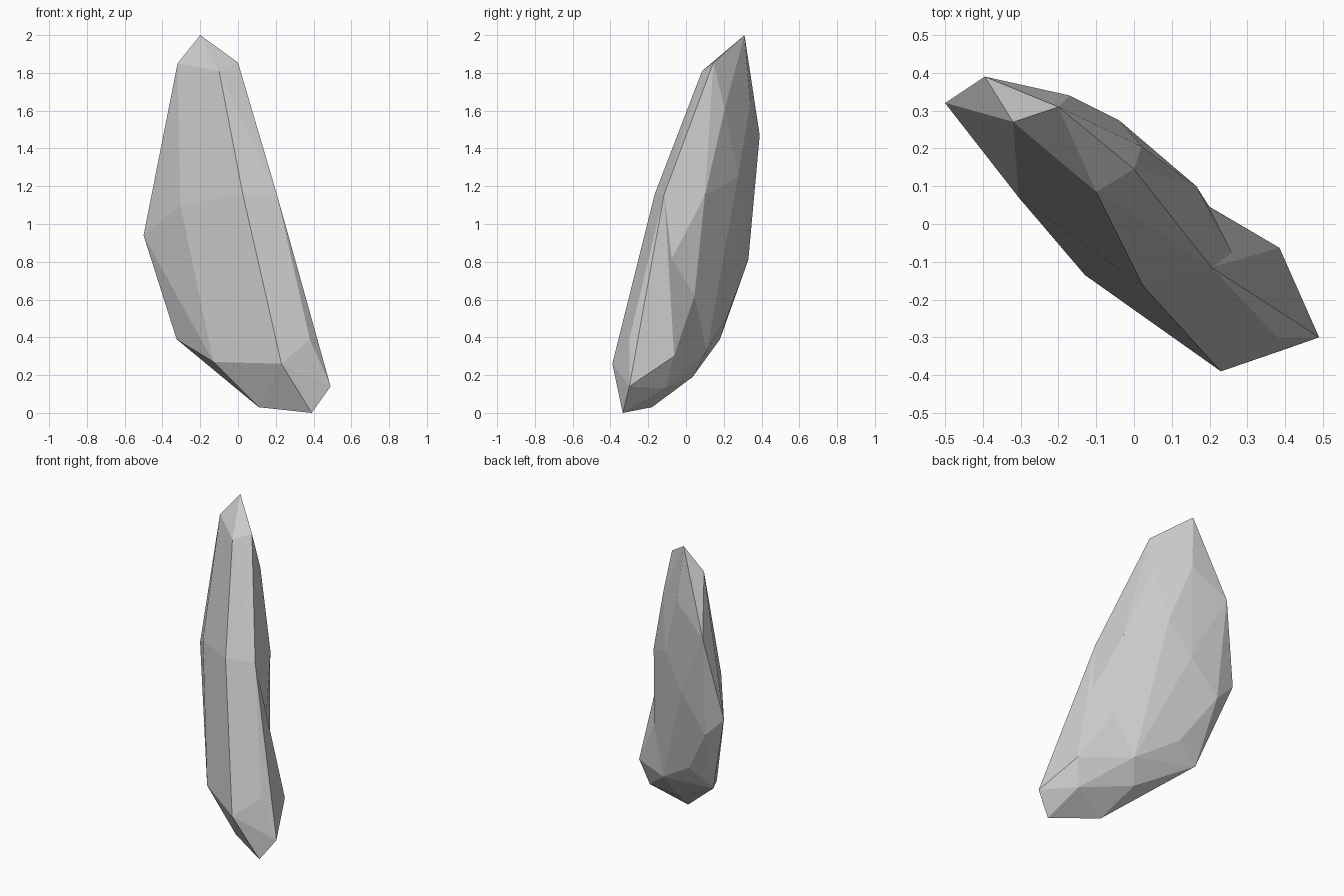
import bpy
import bmesh

if "Cube" in bpy.data.objects:
    bpy.data.objects.remove(bpy.data.objects["Cube"])


def faceted_hull(name, points):
    """Flat-faced solid wrapped around a set of corner points."""
    bm = bmesh.new()
    for p in points:
        bm.verts.new(p)
    out = bmesh.ops.convex_hull(bm, input=bm.verts)
    loose = [v for v in bm.verts if not v.link_faces]
    bmesh.ops.delete(bm, geom=loose, context='VERTS')
    bmesh.ops.recalc_face_normals(bm, faces=bm.faces)
    mesh = bpy.data.meshes.new(name)
    bm.to_mesh(mesh)
    bm.free()
    obj = bpy.data.objects.new(name, mesh)
    bpy.context.collection.objects.link(obj)
    return obj


# Chiselled tip
tip = [(-.20, .31, 2.0), (-.32, .27, 1.85), (-.10, .085, 1.81), (0, .145, 1.855),
       (.02, .205, 1.61), (-.17, .34, 1.64), (-.395, .39, 1.47)]

# Widest band round the middle
shoulder_front = (.205, -.115, 1.16)
waist_back = (.20, .045, .62)
middle = [(-.305, .07, 1.10), (-.50, .32, .94), (.025, -.165, 1.16), shoulder_front,
          (.165, .10, 1.15), (-.04, .275, 1.25), (-.185, .315, 1.04),
          (-.37, .33, .81), waist_back]

# Left underside
underside = [(-.325, .18, .39), (-.13, -.135, .27), (-.175, .215, .50)]

# Base corners shared by the body and the foot
base = [(.23, -.39, .26), (.38, -.30, .39), (.39, -.335, 0), (.11, -.18, .03),
        (.03, .035, .19), (.09, .11, .33)]

# Foot bulging out on the right, leaving a shallow hollow above it
foot_corners = [(.49, -.30, .14), (.385, -.063, .30), (.34, -.11, .13)]

rock = faceted_hull("rock_shard", tip + middle + underside + base)
foot = faceted_hull("rock_foot", base + foot_corners + [shoulder_front, waist_back])

# Weld the foot into the shard
weld = rock.modifiers.new("weld_foot", 'BOOLEAN')
weld.operation = 'UNION'
weld.solver = 'EXACT'
weld.object = foot
bpy.context.view_layer.objects.active = rock
bpy.ops.object.modifier_apply(modifier=weld.name)
bpy.data.objects.remove(foot, do_unlink=True)

# Merge nearly coplanar triangles into clean facets
bm = bmesh.new()
bm.from_mesh(rock.data)
bmesh.ops.remove_doubles(bm, verts=bm.verts, dist=0.002)
bmesh.ops.dissolve_limit(bm, angle_limit=0.06, verts=bm.verts, edges=bm.edges)
bmesh.ops.recalc_face_normals(bm, faces=bm.faces)
for f in bm.faces:
    f.smooth = False
bm.to_mesh(rock.data)
bm.free()
